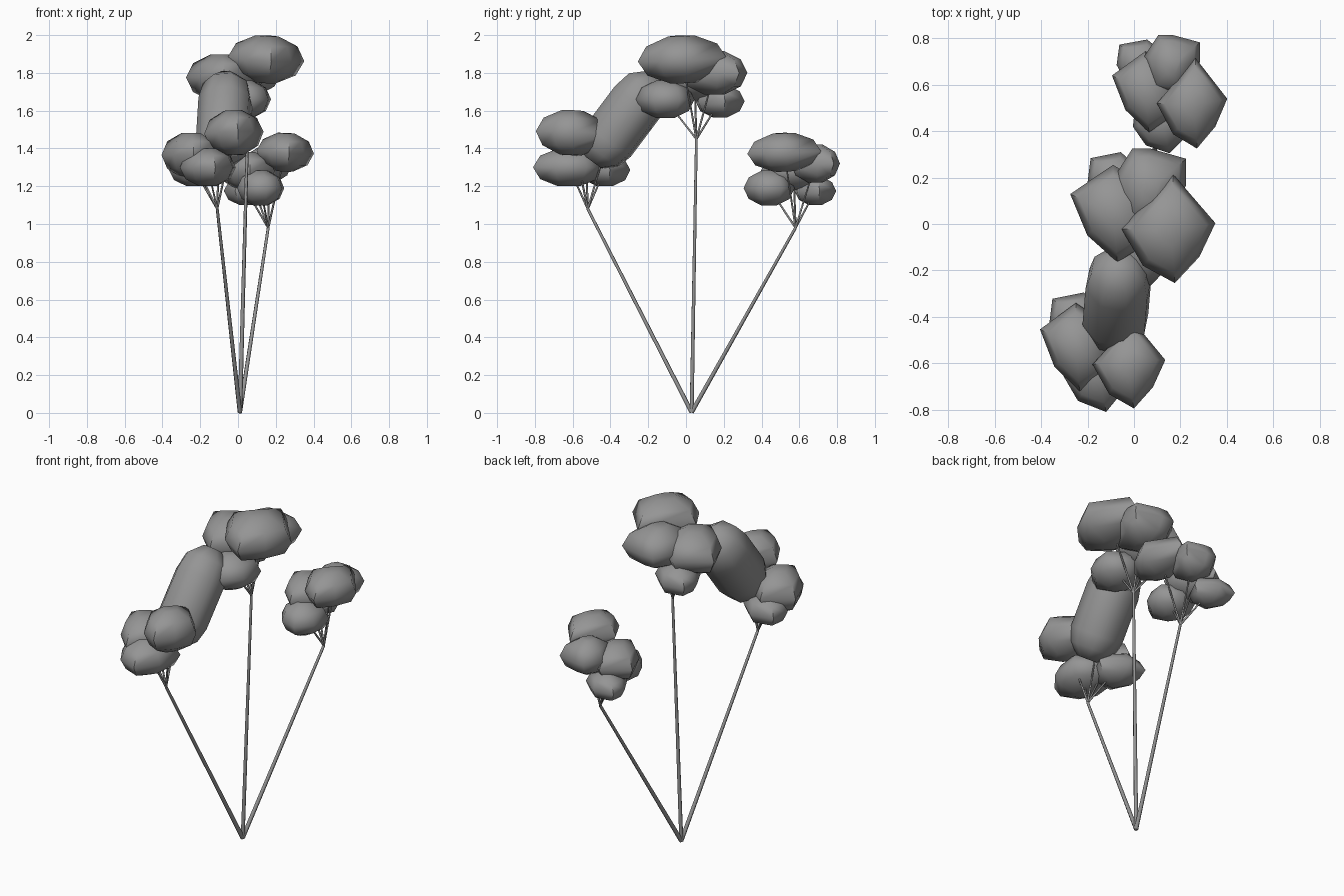
import bpy, bmesh, math
from mathutils import Vector, Matrix, Quaternion

if "Cube" in bpy.data.objects:
    bpy.data.objects.remove(bpy.data.objects["Cube"])

gray = bpy.data.materials.new("plain_gray")
gray.diffuse_color = (0.3, 0.3, 0.3, 1)
gray.use_nodes = True
gray.node_tree.nodes["Principled BSDF"].inputs["Base Color"].default_value = gray.diffuse_color

# Cross-sections of the foliage pads, scaled to a unit box
SECTIONS = {
    "upper": [(1, .1), (.1, 1), (-1, 0), (-.54, -.68), (.14, -1), (.66, -.52)],
    "left": [(-1, .4), (-.6, -.45), (.1, -1), (1, -.5), (.9, .5), (0, 1)],
    "lower_front": [(.27, -1), (.9, -.4), (1, .5), (.1, 1), (-.9, .6), (-1, -.15), (-.55, -.75)],
    "rear": [(-.5, 1), (0, 1), (1, .75), (1, .1), (.3, -1), (-.7, -.8), (-1, .3)],
    "lower_rear": [(-.9, .8), (.1, 1), (1, .2), (.5, -.9), (-.5, -1), (-1, 0)],
    "round": [(math.cos(a * math.pi / 4 + .3), math.sin(a * math.pi / 4 + .3)) for a in range(8)],
}
# (radius, height) profiles
PAD = [(.30, -1), (.8, -.62), (1, 0), (.8, .62), (.30, 1)]
LONG = [(.42, -1), (.86, -.78), (1, -.5), (1, .4), (.87, .75), (.38, 1)]


def finish(name, bm, angle):
    bmesh.ops.recalc_face_normals(bm, faces=bm.faces)
    me = bpy.data.meshes.new(name)
    bm.to_mesh(me)
    bm.free()
    me.materials.append(gray)
    ob = bpy.data.objects.new(name, me)
    bpy.context.collection.objects.link(ob)
    bpy.ops.object.select_all(action='DESELECT')
    ob.select_set(True)
    bpy.context.view_layer.objects.active = ob
    bpy.ops.object.shade_smooth_by_angle(angle=math.radians(angle))
    return ob


def loft(name, section, profile, matrix, angle=60):
    """Stack scaled copies of a section and close both ends."""
    bm = bmesh.new()
    rings = [[bm.verts.new(matrix @ Vector((x * r, y * r, z))) for x, y in section]
             for r, z in profile]
    n = len(section)
    for a, b in zip(rings, rings[1:]):
        for i in range(n):
            j = (i + 1) % n
            bm.faces.new((a[i], a[j], b[j], b[i]))
    bm.faces.new(rings[0])
    bm.faces.new(rings[-1])
    return finish(name, bm, angle)


def aimed(center, axis, sx, sy, sz):
    rot = Vector(axis).to_track_quat('Z', 'Y').to_matrix().to_4x4()
    return Matrix.Translation(center) @ rot @ Matrix.Diagonal((sx, sy, sz, 1))


def rod(name, start, end, r0, r1):
    start, end = Vector(start), Vector(end)
    axis = end - start
    hexagon = [(math.cos(i * math.pi / 3), math.sin(i * math.pi / 3)) for i in range(6)]
    loft(name, hexagon, [(r0, 0), (r1, 1)], aimed(start, axis, 1, 1, axis.length), 70)


# Each cluster: trunk tip, lean of the top pad, then pads as (section, centre, half sizes)
CLUSTERS = {
    "front": ((-.11, -.52, 1.08), -.2, [
        ("upper", (-.022, -.605, 1.483), (.157, .19, .118)),
        ("left", (-.25, -.53, 1.365), (.155, .19, .118)),
        ("lower_front", (-.16, -.62, 1.30), (.148, .19, .10)),
        ("lower_rear", (-.23, -.43, 1.285), (.135, .135, .085))]),
    "middle": ((.05, .055, 1.45), .25, [
        ("upper", (.148, -.02, 1.872), (.203, .235, .124)),
        ("left", (-.09, .045, 1.775), (.185, .21, .122)),
        ("lower_front", (.035, -.11, 1.66), (.14, .155, .10)),
        ("rear", (.07, .15, 1.80), (.155, .175, .115)),
        ("lower_rear", (-.07, .18, 1.65), (.13, .13, .085))]),
    "back": ((.16, .58, .98), .25, [
        ("upper", (.25, .52, 1.38), (.152, .195, .101)),
        ("left", (.05, .57, 1.28), (.145, .175, .10)),
        ("lower_front", (.12, .44, 1.19), (.125, .135, .092)),
        ("rear", (.165, .685, 1.32), (.12, .13, .10)),
        ("lower_rear", (.045, .685, 1.175), (.12, .11, .075))]),
}

BASE = (.01, .03, .003)
for place, (tip, amount, pads) in CLUSTERS.items():
    rod(place + "_trunk", BASE, tip, .012, .008)
    for section, center, half in pads:
        m = Matrix.Translation(center)
        if section == "upper":  # top pads lean a little about their branch
            lean = Vector((0, 0, 1)).rotation_difference(Vector(center) - Vector(tip))
            m = m @ Quaternion(lean.axis, lean.angle * amount).to_matrix().to_4x4()
        loft(f"{place}_{section}_foliage", SECTIONS[section], PAD, m @ Matrix.Diagonal((*half, 1)))
        rod(f"{place}_{section}_branch", tip, center, .006, .004)

# Long slanted foliage joining the front and middle clusters
loft("long_foliage", SECTIONS["round"], LONG,
     aimed((-.073, -.325, 1.555), (.05, .6, .8), .146, .15, .28))
rod("long_foliage_branch", CLUSTERS["front"][0], (-.10, -.42, 1.42), .006, .004)
